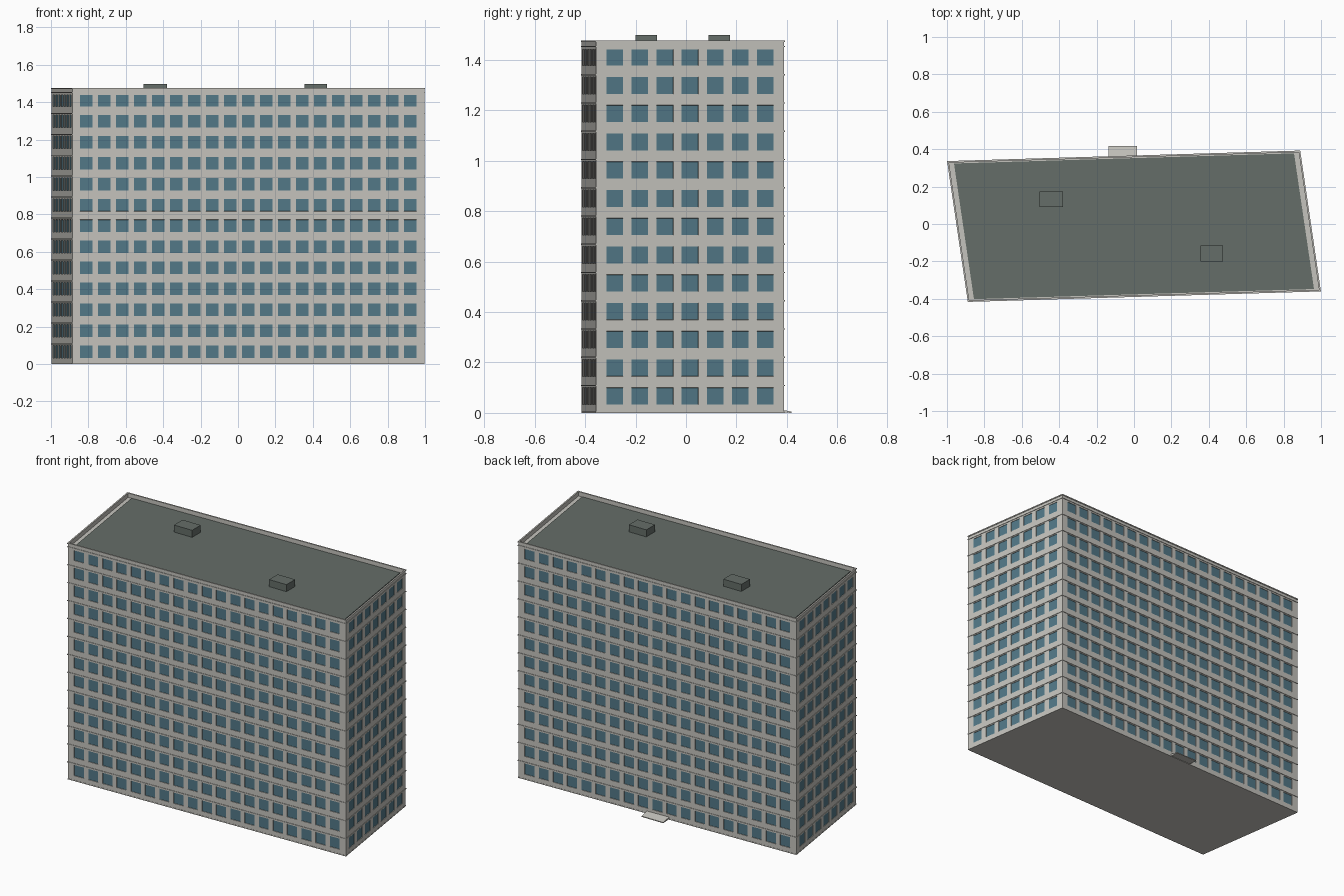
import bpy, bmesh
from mathutils import Vector

cube = bpy.data.objects.get("Cube")
if cube:
    bpy.data.objects.remove(cube)


def material(name, rgb):
    m = bpy.data.materials.new(name)
    m.use_nodes = True
    m.diffuse_color = (*rgb, 1)
    m.node_tree.nodes["Principled BSDF"].inputs["Base Color"].default_value = (*rgb, 1)
    return m


WALL = material("pale concrete", (0.56, 0.55, 0.51))
GLASS = material("blue window glass", (0.085, 0.19, 0.245))
ROOF = material("dark roof felt", (0.13, 0.155, 0.14))

# Skewed footprint: centre plus half-axes along the long and short walls
CENTRE = Vector((0, -0.012, 0))
LONG = Vector((0.941, 0.028, 0))
SHORT = Vector((-0.055, 0.3735, 0))
FLOORS, PITCH, SILL, WIN = 13, 0.112, 0.033, 0.067
TOP = 1.476


def footprint(end=0.0, side=0.0, z=0.0):
    """Four corners, pulled in by end and side distances (negative = outward)."""
    u = LONG * (1 - end / LONG.length)
    v = SHORT * (1 - side / SHORT.length)
    up = Vector((0, 0, z))
    return [CENTRE + a * u + b * v + up for a, b in ((-1, -1), (1, -1), (1, 1), (-1, 1))]


def finish(name, bm, *mats):
    mesh = bpy.data.meshes.new(name)
    bm.to_mesh(mesh)
    bm.free()
    for m in mats:
        mesh.materials.append(m)
    obj = bpy.data.objects.new(name, mesh)
    bpy.context.collection.objects.link(obj)
    return obj


def prism(name, low, high, mat):
    """Solid between two matching four-sided outlines."""
    bm = bmesh.new()
    a = [bm.verts.new(p) for p in low]
    b = [bm.verts.new(p) for p in high]
    bm.faces.new(a[::-1])
    bm.faces.new(b)
    for i in range(4):
        j = (i + 1) % 4
        bm.faces.new((a[i], a[j], b[j], b[i]))
    return finish(name, bm, mat)


def box(name, x0, x1, y0, y1, z0, z1, mat):
    outline = [(x0, y0), (x1, y0), (x1, y1), (x0, y1)]
    return prism(name, [(x, y, z0) for x, y in outline], [(x, y, z1) for x, y in outline], mat)


def ring(name, inner, outer, z0, z1, mat):
    """Hollow band around the footprint."""
    bm = bmesh.new()
    loops = [[bm.verts.new(p) for p in footprint(d, d, z)]
             for d, z in ((outer, z0), (outer, z1), (inner, z1), (inner, z0))]
    for k in range(4):
        a, b = loops[k], loops[(k + 1) % 4]
        for i in range(4):
            j = (i + 1) % 4
            bm.faces.new((a[i], a[j], b[j], b[i]))
    return finish(name, bm, mat)


def cuts(start, step, count, end):
    """Alternating wall and window boundaries from 0 to end."""
    out = [0.0]
    for i in range(count):
        out += [start + i * step, start + i * step + WIN]
    return out + [end]


def facade(name, p, q, count):
    """Wall grid in which every second cell is a recessed window."""
    length = (q - p).length
    along = (q - p) / length
    margin = 0.042
    us = cuts(margin, (length - 2 * margin - WIN) / (count - 1), count, length)
    zs = cuts(SILL, PITCH, FLOORS, TOP)
    bm = bmesh.new()
    grid = [[bm.verts.new(p + along * u + Vector((0, 0, z))) for u in us] for z in zs]
    windows = []
    for r in range(len(zs) - 1):
        for c in range(len(us) - 1):
            f = bm.faces.new((grid[r][c], grid[r][c + 1], grid[r + 1][c + 1], grid[r + 1][c]))
            if r % 2 and c % 2:
                windows.append(f)
    bm.normal_update()
    bmesh.ops.inset_individual(bm, faces=windows, thickness=0.0005, depth=-0.003)
    for f in windows:
        f.material_index = 1
    return finish(name, bm, WALL, GLASS)


# Four window walls
corners = footprint()
for i, (name, count) in enumerate((("front_wall", 19), ("left_end_wall", 7),
                                   ("back_wall", 19), ("right_end_wall", 7))):
    facade(name, corners[i], corners[(i + 1) % 4], count)

# Inner core, ground plinth and roof deck
prism("building_core", footprint(0.006, 0.006), footprint(0.006, 0.006, 1.45), WALL)
prism("ground_plinth", footprint(-0.001, -0.001), footprint(-0.001, -0.001, 0.006), WALL)
prism("roof_deck", footprint(0.032, 0.011, 1.44), footprint(0.032, 0.011, 1.454), ROOF)

# Parapet and the thin ledge above each row of windows
ring("parapet", 0.006, 0.0, 1.44, TOP, WALL)
ring("parapet_cap", 0.006, -0.003, TOP - 0.006, TOP + 0.001, WALL)
for k in range(FLOORS):
    z = SILL + WIN + 0.006 + k * PITCH
    ring("floor_ledge_%d" % (k + 1), 0.002, -0.003, z, z + 0.005, WALL)

# Rooftop housings
box("roof_housing_right", -0.505, -0.38, 0.09, 0.175, 1.45, 1.498, ROOF)
box("roof_housing_left", 0.355, 0.475, -0.2, -0.115, 1.45, 1.498, ROOF)

# Sloping entrance step at the back
x0, x1, y0, y1 = -0.135, 0.015, 0.35, 0.418
prism("entrance_step",
      [(x0, y0, 0.004), (x1, y0, 0.004), (x1, y1, 0), (x0, y1, 0)],
      [(x0, y0, 0.018), (x1, y0, 0.018), (x1, y1, 0.005), (x0, y1, 0.005)], WALL)
